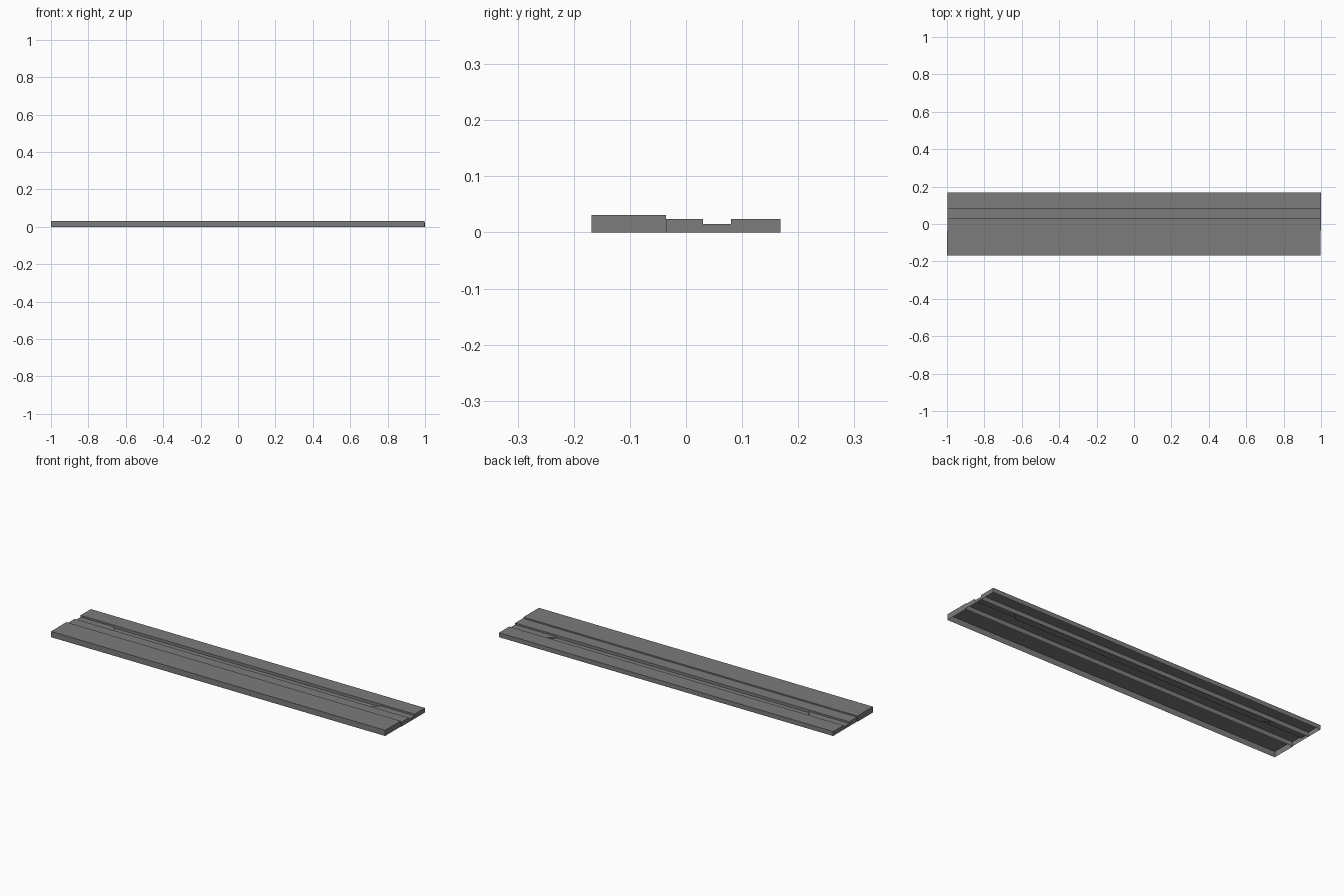
import bpy, bmesh

cube = bpy.data.objects.get("Cube")
if cube:
    bpy.data.objects.remove(cube, do_unlink=True)

grey = bpy.data.materials.new("mid_grey")
grey.use_nodes = True
colour = (0.2, 0.2, 0.2, 1)
grey.diffuse_color = colour
grey.node_tree.nodes["Principled BSDF"].inputs["Base Color"].default_value = colour

# Shared dimensions
FRONT, KERB, GUTTER, BACK_KERB, BACK = -0.168, -0.036, 0.03, 0.08, 0.168
HIGH, MID, LOW, BAY = 0.031, 0.024, 0.015, 0.009
SHIFT = 0.003


def shell(bm, profile, x0, x1):
    """Sweep an open (y, z) profile along x and cap both ends."""
    a = [bm.verts.new((x0, y, z)) for y, z in profile]
    b = [bm.verts.new((x1, y, z)) for y, z in profile]
    strips = [bm.faces.new((a[i], b[i], b[i + 1], a[i + 1]))
              for i in range(len(profile) - 1)]
    bm.faces.new(a)
    bm.faces.new(b[::-1])
    return strips


def finish(bm, name):
    bmesh.ops.remove_doubles(bm, verts=bm.verts, dist=1e-5)
    bmesh.ops.recalc_face_normals(bm, faces=bm.faces)
    mesh = bpy.data.meshes.new(name)
    bm.to_mesh(mesh)
    bm.free()
    mesh.materials.append(grey)
    obj = bpy.data.objects.new(name, mesh)
    bpy.context.collection.objects.link(obj)


def slab(name, y0, y1, height, x0, x1):
    bm = bmesh.new()
    shell(bm, [(y0, 0), (y0, height), (y1, height), (y1, 0)], x0, x1)
    finish(bm, name)


# Raised front slab and lower back slab, both hollow underneath
slab("front_slab", FRONT, KERB, HIGH, -1, 1 - SHIFT)
slab("back_slab", BACK_KERB, BACK, MID, SHIFT - 1, 1)

# Middle strip with a step down to the channel
bm = bmesh.new()
x0, x1 = SHIFT - 1, 1
strips = shell(bm, [(KERB, 0), (KERB, MID), (GUTTER, MID), (GUTTER, LOW),
                    (BACK_KERB, LOW), (BACK_KERB, 0)], x0, x1)
bmesh.ops.delete(bm, geom=[strips[3]], context="FACES_ONLY")


def face(*points):
    bm.faces.new([bm.verts.new(p) for p in points])


# Channel floor ends and the slanted ends of the sunken bay
NEAR, FAR = 0.75, 0.8
for s, end in ((-1, x0), (1, x1)):
    near, far = (s * NEAR, GUTTER), (s * FAR, BACK_KERB)
    face((end, GUTTER, LOW), (*near, LOW), (*far, LOW), (end, BACK_KERB, LOW))
    face((*near, LOW), (*near, BAY), (*far, BAY), (*far, LOW))

# Bay floor and its front wall
face((-NEAR, GUTTER, BAY), (NEAR, GUTTER, BAY),
     (FAR, BACK_KERB, BAY), (-FAR, BACK_KERB, BAY))
face((-NEAR, GUTTER, LOW), (NEAR, GUTTER, LOW),
     (NEAR, GUTTER, BAY), (-NEAR, GUTTER, BAY))
finish(bm, "middle_strip")
